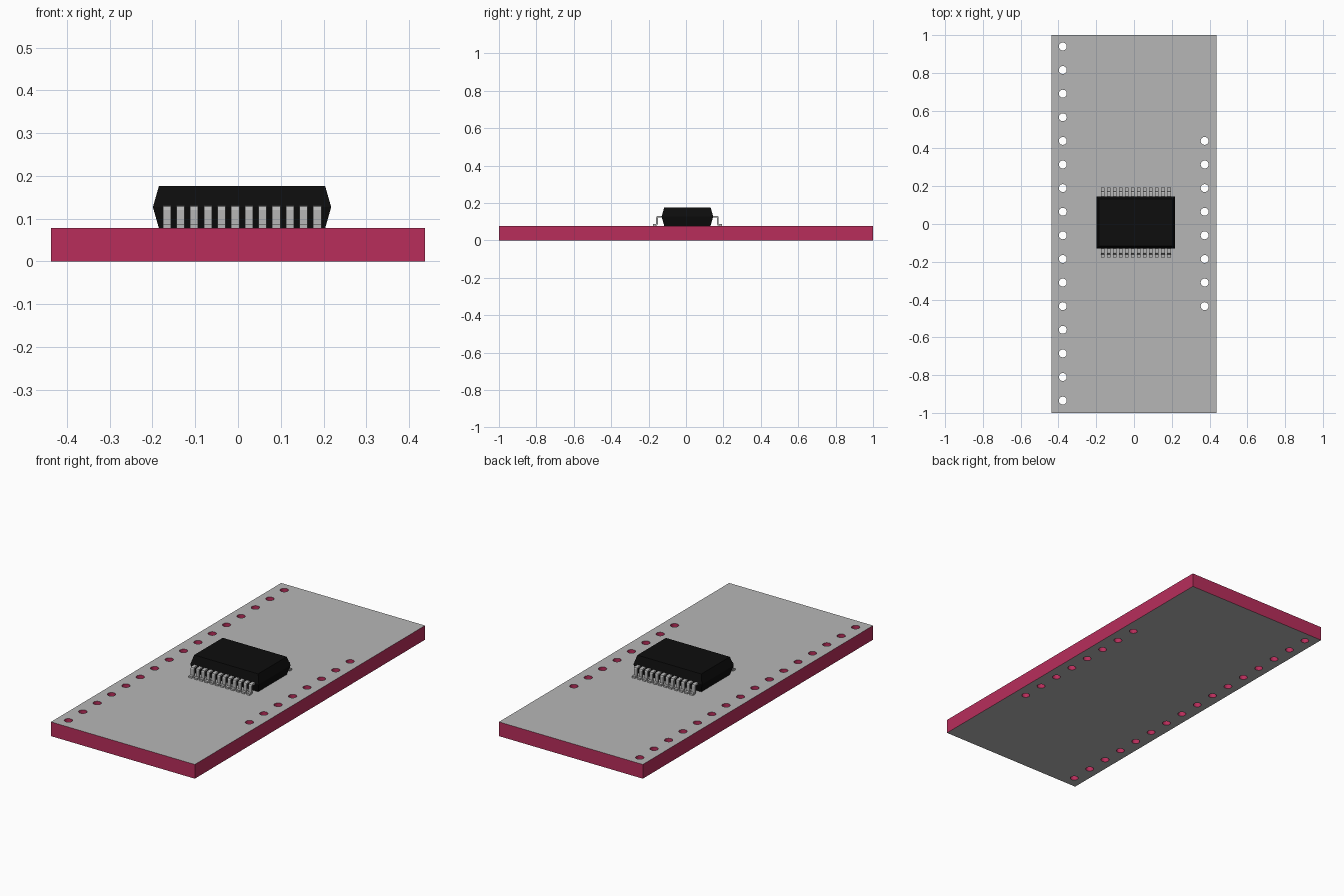
import bpy, bmesh, math
from mathutils import Vector

if "Cube" in bpy.data.objects:
    bpy.data.objects.remove(bpy.data.objects["Cube"])

BOARD_X, BOARD_Y, BOARD_Z = 0.4375, 1.0, 0.078
CHIP_X, CHIP_Y = 0.0095, 0.0075


def material(name, r, g, b):
    m = bpy.data.materials.new(name)
    m.diffuse_color = (r, g, b, 1)
    m.use_nodes = True
    m.node_tree.nodes["Principled BSDF"].inputs["Base Color"].default_value = m.diffuse_color
    return m


grey = material("light grey", 0.47, 0.47, 0.47)
crimson = material("crimson", 0.48, 0.027, 0.105)
black = material("chip black", 0.004, 0.004, 0.004)


def mesh_object(name, bm, *mats):
    bmesh.ops.recalc_face_normals(bm, faces=bm.faces[:])
    me = bpy.data.meshes.new(name)
    bm.to_mesh(me)
    bm.free()
    for m in mats:
        me.materials.append(m)
    ob = bpy.data.objects.new(name, me)
    bpy.context.collection.objects.link(ob)
    return ob


# Circuit board: filled outline with round through-holes
curve = bpy.data.curves.new("circuit_board", 'CURVE')
curve.dimensions = '2D'
curve.fill_mode = 'BOTH'
curve.extrude = BOARD_Z / 2


def outline(points):
    s = curve.splines.new('POLY')
    s.points.add(len(points) - 1)
    for p, (x, y) in zip(s.points, points):
        p.co = (x, y, 0, 1)
    s.use_cyclic_u = True


def hole(cx, cy, r=0.021, n=24):
    outline([(cx + r * math.cos(2 * math.pi * i / n),
              cy + r * math.sin(2 * math.pi * i / n)) for i in range(n)])


outline([(-BOARD_X, -BOARD_Y), (BOARD_X, -BOARD_Y),
         (BOARD_X, BOARD_Y), (-BOARD_X, BOARD_Y)])
for i in range(16):
    hole(-0.377, 0.94 - 0.125 * i)
for i in range(8):
    hole(0.374, 0.44 - 0.125 * i)

temp = bpy.data.objects.new("board_outline", curve)
bpy.context.collection.objects.link(temp)
bpy.context.view_layer.update()
filled = bpy.data.meshes.new_from_object(
    temp.evaluated_get(bpy.context.evaluated_depsgraph_get()))
bm = bmesh.new()
bm.from_mesh(filled)
bpy.data.objects.remove(temp)
bpy.data.meshes.remove(filled)
bmesh.ops.remove_doubles(bm, verts=bm.verts[:], dist=1e-5)
bmesh.ops.translate(bm, verts=bm.verts[:], vec=(0, 0, BOARD_Z / 2))
bm.normal_update()
for f in bm.faces:                      # grey faces, crimson edges and bores
    f.smooth = False
    f.material_index = 0 if abs(f.normal.z) > 0.5 else 1
mesh_object("circuit_board", bm, grey, crimson)

# Chip body: rectangular, widest at mid height
bm = bmesh.new()
rings = []
for z, inset in ((BOARD_Z, 0.014), (0.127, 0), (0.176, 0.014)):
    hx, hy = 0.2085 - inset, 0.138 - inset
    rings.append([bm.verts.new((CHIP_X + sx * hx, CHIP_Y + sy * hy, z))
                  for sx, sy in ((-1, -1), (1, -1), (1, 1), (-1, 1))])
for a, b in zip(rings, rings[1:]):
    for i in range(4):
        j = (i + 1) % 4
        bm.faces.new((a[i], a[j], b[j], b[i]))
bm.faces.new(rings[0][::-1])
bm.faces.new(rings[-1])
mesh_object("chip_body", bm, black)

# Pins: bent flat strips, twelve along each long side
path = [Vector(p) for p in ((0.128, 0.1265), (0.157, 0.1265), (0.1615, 0.125),
                            (0.163, 0.1205), (0.163, 0.0885), (0.1645, 0.084),
                            (0.169, 0.0825), (0.185, 0.0825))]
THICK, WIDTH = 0.009, 0.019


def strip_outline():
    upper, lower = [], []
    for i, p in enumerate(path):
        d = path[min(i + 1, len(path) - 1)] - path[max(i - 1, 0)]
        n = Vector((-d.y, d.x)).normalized() * THICK / 2
        upper.append(p + n)
        lower.append(p - n)
    return upper, lower


upper, lower = strip_outline()
for side, label in ((-1, "front"), (1, "back")):
    bm = bmesh.new()
    for k in range(12):
        cx = CHIP_X + 0.032 * (k - 5.5)
        sections = [[bm.verts.new((cx + dx * WIDTH / 2, CHIP_Y + side * q.x, q.y))
                     for q, dx in ((u, -1), (u, 1), (l, 1), (l, -1))]
                    for u, l in zip(upper, lower)]
        for a, b in zip(sections, sections[1:]):
            for i in range(4):
                j = (i + 1) % 4
                bm.faces.new((a[i], a[j], b[j], b[i]))
        bm.faces.new(sections[0])
        bm.faces.new(sections[-1])
    mesh_object(label + "_pins", bm, grey)
